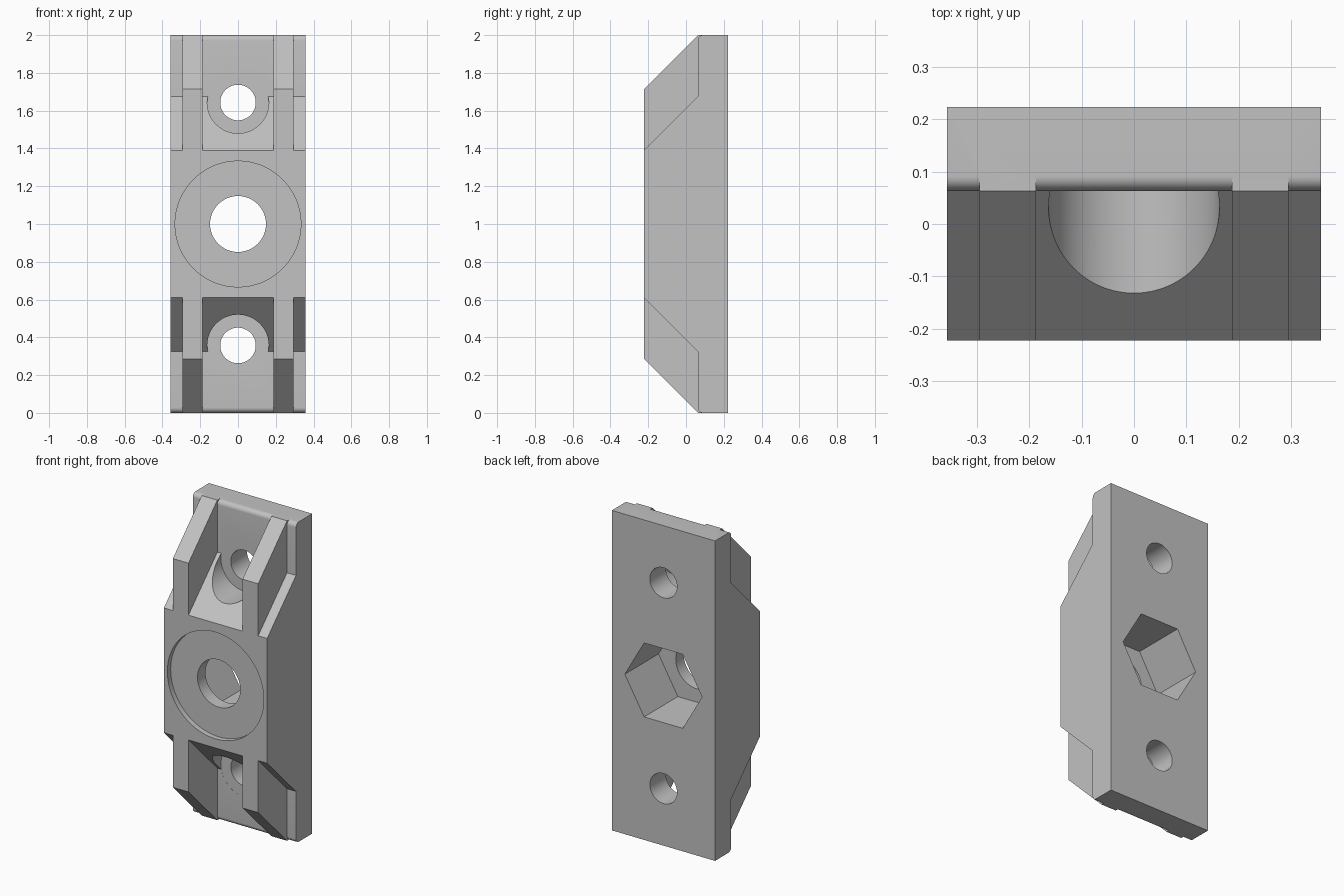
import bpy
import bmesh
from math import cos, sin, pi, radians
from mathutils import Matrix

if "Cube" in bpy.data.objects:
    bpy.data.objects.remove(bpy.data.objects["Cube"])

HALF_W = 0.357
FRONT, SEAT, BACK = -0.222, 0.063, 0.223
FILLET = 0.028

grey = bpy.data.materials.new("plain grey")
grey.use_nodes = True
colour = (0.54, 0.54, 0.54, 1)
grey.diffuse_color = colour
grey.node_tree.nodes["Principled BSDF"].inputs["Base Color"].default_value = colour


def add_object(name, bm):
    bmesh.ops.recalc_face_normals(bm, faces=bm.faces)
    mesh = bpy.data.meshes.new(name)
    bm.to_mesh(mesh)
    bm.free()
    mesh.materials.append(grey)
    obj = bpy.data.objects.new(name, mesh)
    bpy.context.collection.objects.link(obj)
    return obj


def prism(name, half_profile, x0, x1):
    """Extrude along x a (y, z) profile mirrored about z = 1."""
    outline = half_profile + [(y, 2 - z) for y, z in reversed(half_profile)]
    bm = bmesh.new()
    face = bm.faces.new([bm.verts.new((x0, y, z)) for y, z in outline])
    side = bmesh.ops.extrude_face_region(bm, geom=[face])["geom"]
    moved = [v for v in side if isinstance(v, bmesh.types.BMVert)]
    bmesh.ops.translate(bm, verts=moved, vec=(x1 - x0, 0, 0))
    return add_object(name, bm)


def bore(name, radius, z, y0, y1, sides=96):
    """Cutter along y with its first corner on the x axis."""
    bm = bmesh.new()
    ring = [bm.verts.new((radius * cos(2 * pi * i / sides), y0,
                          z + radius * sin(2 * pi * i / sides))) for i in range(sides)]
    face = bm.faces.new(ring)
    side = bmesh.ops.extrude_face_region(bm, geom=[face])["geom"]
    moved = [v for v in side if isinstance(v, bmesh.types.BMVert)]
    bmesh.ops.translate(bm, verts=moved, vec=(0, y1 - y0, 0))
    return add_object(name, bm)


def combine(target, tool, operation):
    mod = target.modifiers.new(tool.name, 'BOOLEAN')
    mod.operation = operation
    mod.solver = 'EXACT'
    mod.object = tool
    bpy.context.view_layer.objects.active = target
    bpy.ops.object.modifier_apply(modifier=mod.name)
    bpy.data.objects.remove(tool)


# Base plate with rounded front end edges, and the sloped raised block
rounded = [(SEAT + FILLET * (1 - sin(a)), FILLET * (1 - cos(a)))
           for a in [radians(90 * i / 8) for i in range(9)]]
body_profile = [(BACK, 0)] + rounded + [(SEAT, 0.325), (FRONT, 0.61)]
body = prism("mounting_block", body_profile, -HALF_W, HALF_W)

# Two longer ribs running to the plate ends
rib_profile = [(0.15, 0), (SEAT, 0), (FRONT, 0.285)]
for side in (-1, 1):
    rib = prism("rib", rib_profile, side * 0.187, side * 0.295)
    combine(body, rib, 'UNION')

# Central washer recess, bolt hole and hexagonal nut pocket
combine(body, bore("washer_recess", 0.333, 1, -0.4, FRONT + 0.033, 128), 'DIFFERENCE')
combine(body, bore("nut_pocket", 0.267, 1, -0.11, 0.4, 6), 'DIFFERENCE')
combine(body, bore("bolt_hole", 0.148, 1, -0.4, 0.4), 'DIFFERENCE')

# Screw holes with head clearance cut into the slopes
for z in (0.357, 1.643):
    combine(body, bore("head_clearance", 0.163, z, -0.4, SEAT + 0.0005), 'DIFFERENCE')
    combine(body, bore("screw_hole", 0.094, z, -0.4, 0.4), 'DIFFERENCE')

# Smooth the bores, keep the machined edges crisp
bpy.ops.object.select_all(action='DESELECT')
body.select_set(True)
bpy.context.view_layer.objects.active = body
bpy.ops.object.shade_smooth_by_angle(angle=radians(25))
